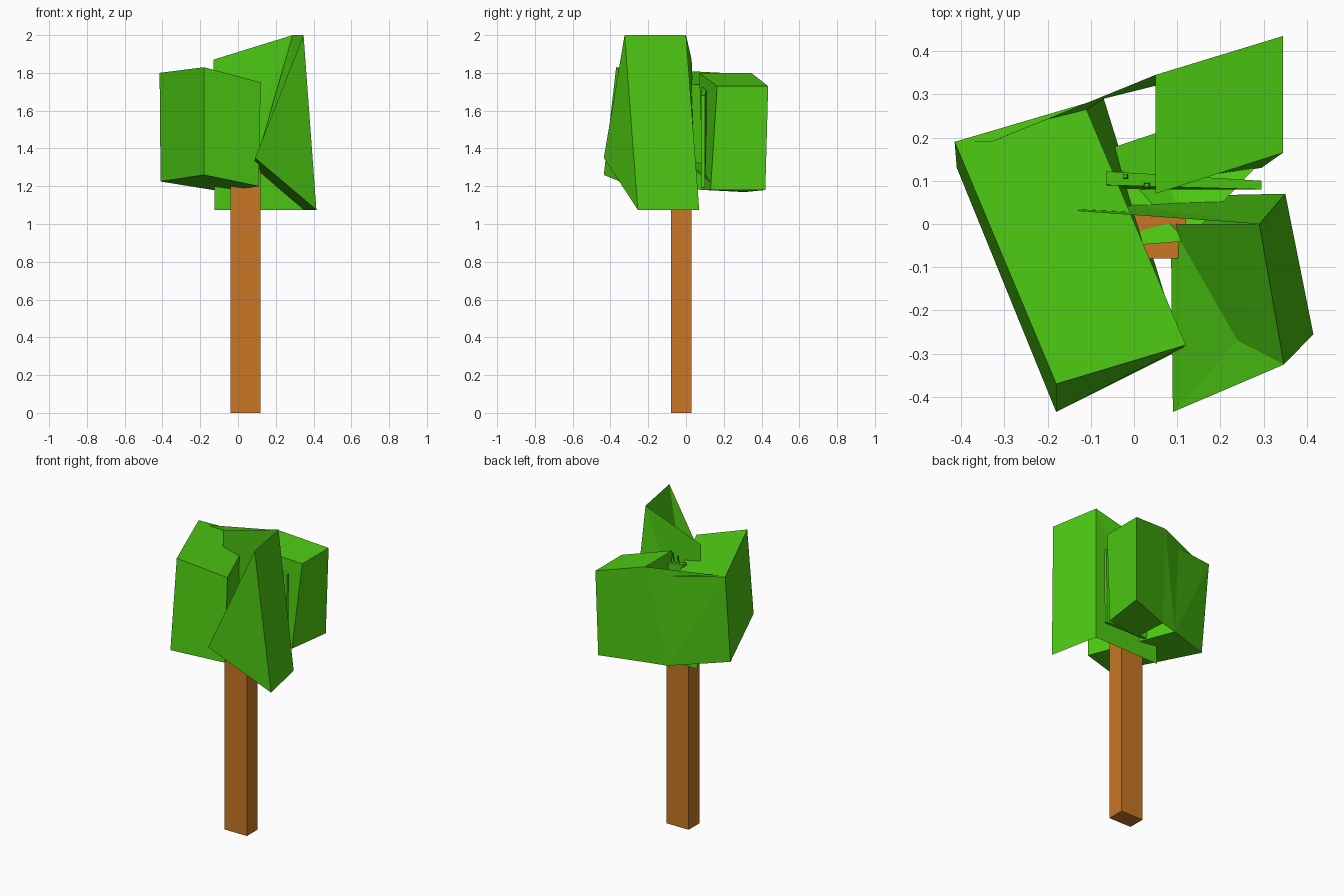
import bpy


def material(name, rgb):
    m = bpy.data.materials.new(name)
    m.diffuse_color = (*rgb, 1)
    return m


bark = material("bark", (0.58, 0.18, 0.018))
leaf = material("leaf", (0.075, 0.60, 0.006))


def part(name, verts, faces, mat):
    me = bpy.data.meshes.new(name)
    me.from_pydata(verts, [], faces)
    me.materials.append(mat)
    me.update()
    ob = bpy.data.objects.new(name, me)
    bpy.context.collection.objects.link(ob)
    return ob


def block(name, bottom, top, mat, skip=()):
    """Six-sided block from two rings, counter-clockwise seen from above."""
    faces = [(3, 2, 1, 0), (4, 5, 6, 7)]
    faces += [(i, (i + 1) % 4, (i + 1) % 4 + 4, i + 4) for i in range(4)]
    faces = [f for i, f in enumerate(faces) if i not in skip]
    return part(name, bottom + top, faces, mat)


def rect(x0, x1, y0, y1, z):
    return [(x0, y0, z), (x1, y0, z), (x1, y1, z), (x0, y1, z)]


# Trunk
block("trunk", rect(-0.04, 0.12, -0.08, 0.03, 0), rect(-0.04, 0.12, -0.08, 0.03, 1.34), bark)

# Left foliage block
block("left_foliage",
      [(-0.18, -0.435, 1.26), (0.11, -0.29, 1.20), (-0.07, 0.29, 1.17), (-0.41, 0.13, 1.225)],
      [(-0.18, -0.37, 1.83), (0.12, -0.28, 1.75), (-0.11, 0.265, 1.73), (-0.415, 0.19, 1.80)],
      leaf)

# Back right foliage block
block("back_foliage",
      [(0.05, 0.09, 1.18), (0.295, 0.13, 1.18), (0.335, 0.42, 1.18), (0.05, 0.32, 1.17)],
      [(0.05, 0.07, 1.80), (0.345, 0.165, 1.73), (0.345, 0.435, 1.73), (0.05, 0.345, 1.80)],
      leaf)

# Leaf sheet joining the back and left blocks
part("back_leaf_sheet",
     [(0.05, 0.345, 1.80), (-0.33, 0.19, 1.79), (-0.07, 0.29, 1.17), (0.05, 0.32, 1.17),
      (-0.415, 0.19, 1.80), (-0.10, 0.283, 1.755)],
     [(0, 1, 2), (0, 2, 3), (1, 4, 5), (4, 2, 5)], leaf)

# Dented right front foliage: tall side, forward tip and rear sheet
part("right_foliage",
     [(0.29, 0.0, 2.0), (0.347, -0.325, 2.0), (0.415, -0.255, 1.075), (0.35, 0.07, 1.075),
      (0.09, -0.435, 1.35), (0.24, -0.27, 1.62), (-0.13, 0.03, 1.87), (-0.125, 0.06, 1.075),
      (0.085, 0.0, 1.30)],
     [(1, 2, 3, 0), (1, 5, 4), (1, 4, 2), (0, 5, 1), (0, 8, 5), (5, 8, 4),
      (4, 8, 2), (8, 3, 2), (0, 3, 7), (0, 7, 6)], leaf)

# Thin upright leaf slab behind the trunk
block("inner_leaf_slab",
      rect(-0.06, 0.29, 0.08, 0.10, 1.19),
      [(-0.065, 0.09, 1.76), (0.295, 0.08, 1.68), (0.295, 0.10, 1.68), (-0.065, 0.122, 1.76)],
      leaf)

# Leaf floor around the top of the trunk
part("inner_leaf_floor",
     [(-0.015, -0.05, 1.345), (0.12, -0.04, 1.35), (0.28, 0.13, 1.22), (0.05, 0.21, 1.2),
      (-0.07, 0.17, 1.3)],
     [(0, 1, 4), (1, 2, 3), (1, 3, 4)], leaf)

# Small twig tips poking out of the centre
for i, (x, y, z) in enumerate([(0.03, 0.09, 1.70), (-0.02, 0.11, 1.70)]):
    block(f"twig_{i + 1}", rect(x - 0.008, x + 0.008, y - 0.008, y + 0.008, z),
          rect(x - 0.004, x + 0.004, y - 0.004, y + 0.004, z + 0.1), leaf)
